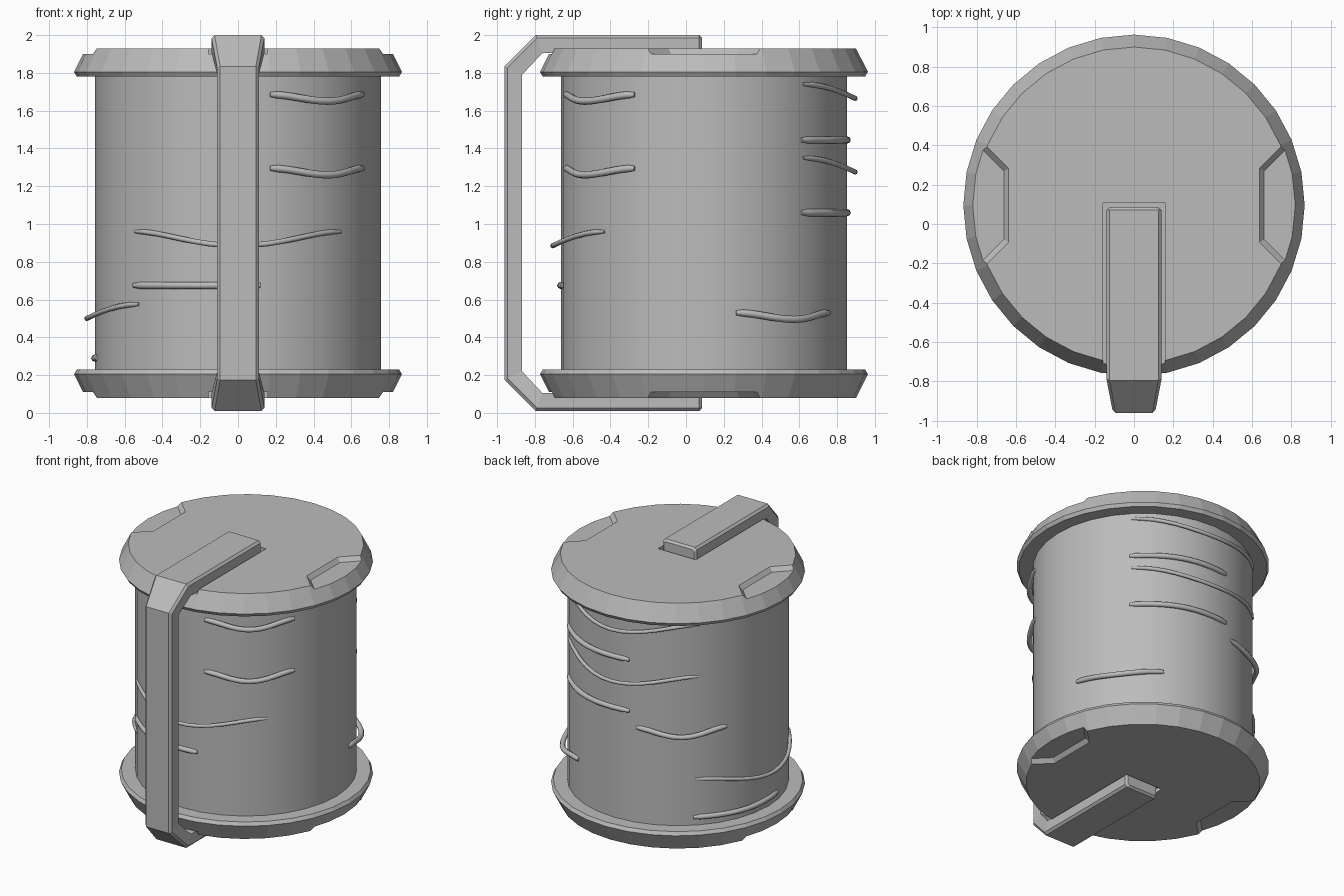
import bpy, bmesh, math
from mathutils import Vector

if "Cube" in bpy.data.objects:
    bpy.data.objects.remove(bpy.data.objects["Cube"])

CY = 0.095      # y of the spool axis
MID = 1.005     # height of the mirror plane between both caps
SEG = 32

grey = bpy.data.materials.new("grey")
grey.diffuse_color = (0.5, 0.5, 0.5, 1)
grey.use_nodes = True
grey.node_tree.nodes["Principled BSDF"].inputs["Base Color"].default_value = grey.diffuse_color


def make(name, bm, smooth=None):
    bmesh.ops.recalc_face_normals(bm, faces=bm.faces)
    me = bpy.data.meshes.new(name)
    bm.to_mesh(me)
    bm.free()
    ob = bpy.data.objects.new(name, me)
    bpy.context.collection.objects.link(ob)
    me.materials.append(grey)
    if smooth:
        bpy.ops.object.select_all(action='DESELECT')
        ob.select_set(True)
        bpy.context.view_layer.objects.active = ob
        bpy.ops.object.shade_smooth_by_angle(angle=math.radians(smooth))
    return ob


def loft(bm, rings):
    """Skin closed rings of points and cap both ends."""
    vs = [[bm.verts.new(p) for p in r] for r in rings]
    n = len(vs[0])
    for a, b in zip(vs, vs[1:]):
        for i in range(n):
            j = (i + 1) % n
            bm.faces.new((a[i], a[j], b[j], b[i]))
    bm.faces.new(vs[0][::-1])
    bm.faces.new(vs[-1])


def circle(r, z):
    return [(r * math.sin(2 * math.pi * i / SEG), CY + r * math.cos(2 * math.pi * i / SEG), z)
            for i in range(SEG)]


# Wound roll between the caps
bm = bmesh.new()
loft(bm, [circle(0.757, 0.2), circle(0.757, 1.81)])
make("roll", bm, 30)


def cap_cutter(flip):
    """Two side notches and the slot that takes the handle arm."""
    bm = bmesh.new()
    def z(v):
        return 2 * MID - v if flip else v
    for s in (1, -1):
        rings = []
        for h, inset in ((1.9, 0.025), (1.96, -0.025)):
            a = 0.637 + inset
            e = 0.187 - inset * 0.5
            rings.append([(s * a, CY - e, z(h)), (s * a, CY + e, z(h)),
                          (s * (a + 0.31), CY + e + 0.31, z(h)),
                          (s * (a + 0.31), CY - e - 0.31, z(h))])
        loft(bm, rings)
    loft(bm, [[(x, y, z(h)) for x, y in ((-.157, -1), (.157, -1), (.157, .108), (-.157, .108))]
              for h in (1.9, 1.96)])
    ob = make("cap_cutter", bm)
    ob.hide_render = True
    ob.hide_set(True)
    return ob


# Bevelled end caps
for name, flip in (("top_cap", False), ("bottom_cap", True)):
    bm = bmesh.new()
    loft(bm, [circle(r, 2 * MID - z if flip else z)
              for r, z in ((0.853, 1.78), (0.868, 1.805), (0.805, 1.93))])
    cap = make(name, bm)
    cut = cap_cutter(flip)
    mod = cap.modifiers.new("notches", 'BOOLEAN')
    mod.operation = 'DIFFERENCE'
    mod.solver = 'EXACT'
    mod.object = cut

# Bracket handle: stations of (outer y, outer z, inner y, inner z, half width)
half = [(0.085, 1.985, 0.085, 1.905, 0.125),
        (0.07, 2.0, 0.07, 1.905, 0.14),
        (-0.795, 2.0, -0.76, 1.905, 0.14),
        (-0.96, 1.835, -0.868, 1.79, 0.11)]
stations = half + [(a, 2 * MID - b, c, 2 * MID - d, w) for a, b, c, d, w in reversed(half)]
rings = []
for oy, oz, iy, iz, w in stations:
    o, i = Vector((oy, oz)), Vector((iy, iz))
    m = o + (i - o) * 0.17
    rings.append([(x, p.x, p.y) for x, p in
                  ((-w, i), (-w, m), (-w + .016, o), (w - .016, o), (w, m), (w, i))])
bm = bmesh.new()
loft(bm, rings)
make("handle", bm)


def strand(name, a0, a1, z, dip, bulge, rad, n=16):
    """Loose thread hugging the roll from angle a0 to a1 (degrees)."""
    pts = []
    for k in range(n + 1):
        t = k / n
        a = math.radians(a0 + (a1 - a0) * t)
        s = math.sin(math.pi * t) ** 2
        r = 0.755 + bulge * s
        pts.append(Vector((r * math.cos(a), CY + r * math.sin(a), z - dip * s)))
    rings = []
    for k, p in enumerate(pts):
        d = (pts[min(k + 1, n)] - pts[max(k - 1, 0)]).normalized()
        u = d.cross(Vector((0, 0, 1))).normalized()
        v = u.cross(d)
        q = rad * (0.65 if k in (0, n) else 1)
        rings.append([p + (u * math.cos(c) + v * math.sin(c)) * q
                      for c in (2 * math.pi * j / 8 for j in range(8))])
    bm = bmesh.new()
    loft(bm, rings)
    make(name, bm, 50)


# Short sagging threads
for i, (c, z) in enumerate(((-53, 1.685), (-53, 1.295), (37, 0.53), (127, 0.945))):
    strand(f"short_thread_{i}", c - 24, c + 24, z, 0.035, 0.035, 0.019)
# Long drooping threads
for i, (c, z) in enumerate(((-90, 0.96), (90, 1.74), (90, 1.35), (180, 0.575))):
    strand(f"long_thread_{i}", c - 46, c + 46, z, 0.075, 0.045, 0.014)
# Level threads lying almost flush
for i, (c, z) in enumerate(((-109, 0.675), (71, 1.445), (71, 1.06), (161, 0.29))):
    strand(f"level_thread_{i}", c - 28, c + 28, z, 0.0, 0.012, 0.019)
